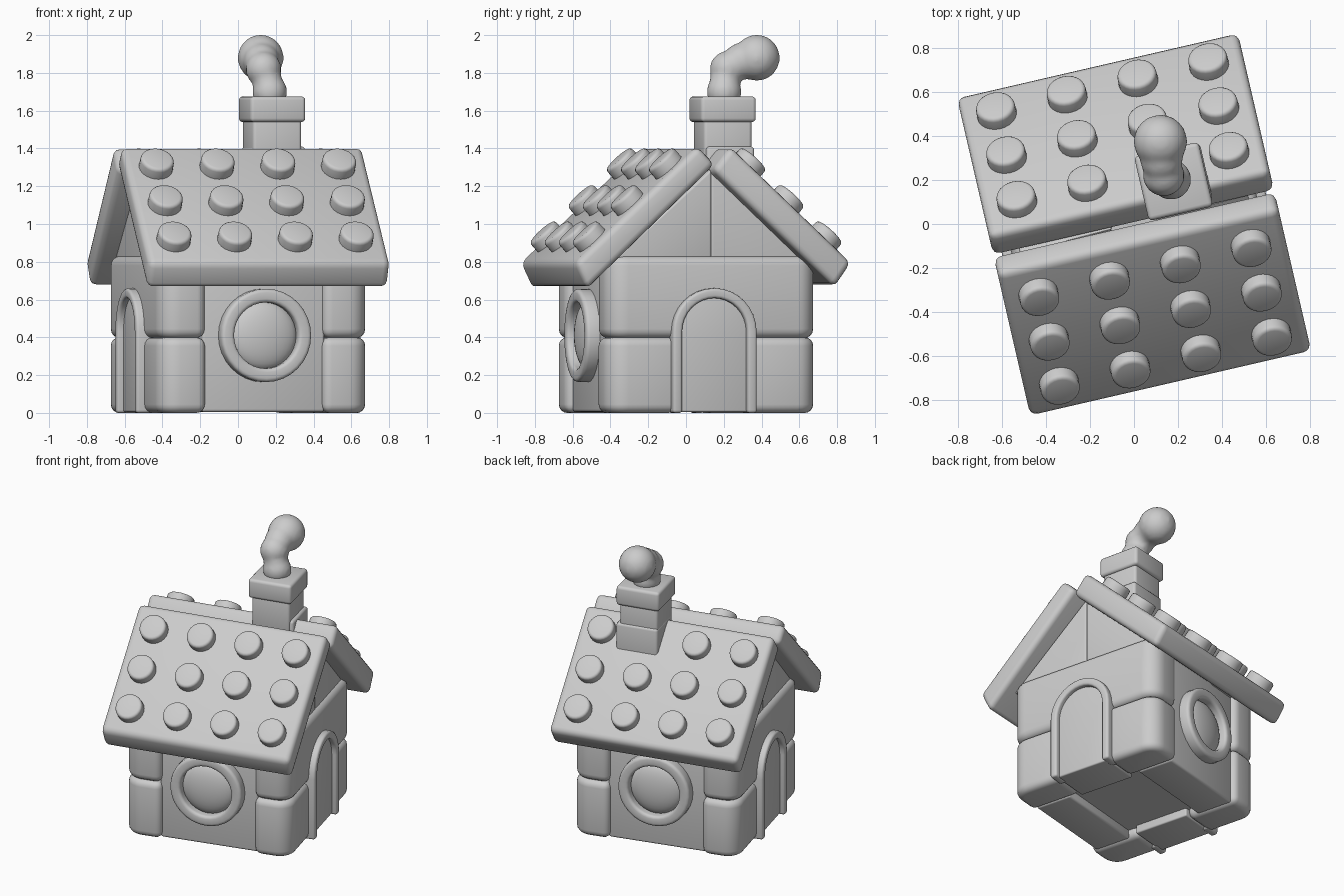
import bpy, bmesh, math
from mathutils import Matrix, Vector

if "Cube" in bpy.data.objects:
    bpy.data.objects.remove(bpy.data.objects["Cube"])

# The whole house is turned about z; parts are built in local axes (x along the ridge)
TURN = Matrix.Rotation(math.radians(13), 4, 'Z')
WALL_TWIST = 1.6   # the walls sit slightly askew under the roof
clay = bpy.data.materials.new("grey clay")
clay.diffuse_color = (0.6, 0.6, 0.6, 1)
clay.use_nodes = True
clay.node_tree.nodes["Principled BSDF"].inputs["Base Color"].default_value = clay.diffuse_color


def rz(deg):
    return Matrix.Rotation(math.radians(deg), 4, 'Z')


def finish(bm, name, bevel=0.0, m=Matrix(), segs=3):
    bmesh.ops.recalc_face_normals(bm, faces=bm.faces)
    if bevel:
        edges = [e for e in bm.edges if len(e.link_faces) == 2 and e.calc_face_angle(0) > 0.6]
        bmesh.ops.bevel(bm, geom=edges, offset=bevel, segments=segs, profile=0.5,
                        affect='EDGES', clamp_overlap=True)
    bm.transform(TURN @ m)
    me = bpy.data.meshes.new(name)
    bm.to_mesh(me)
    bm.free()
    for p in me.polygons:
        p.use_smooth = True
    me.set_sharp_from_angle(angle=math.radians(40))
    me.materials.append(clay)
    ob = bpy.data.objects.new(name, me)
    bpy.context.collection.objects.link(ob)
    return ob


def box(name, lo, hi, bevel=0.05, m=Matrix(), segs=3, corner=0.0):
    """Bevelled box; corner rounds the vertical house corners at x max, |y| max."""
    lo, hi = Vector(lo), Vector(hi)
    bm = bmesh.new()
    bmesh.ops.create_cube(bm, size=1)
    for v in bm.verts:
        v.co = Vector([(lo[i] + hi[i]) / 2 + v.co[i] * (hi[i] - lo[i]) for i in range(3)])
    if corner:
        far = max(abs(lo.y), abs(hi.y))
        es = [e for e in bm.edges
              if all(v.co.x > hi.x - 1e-4 and abs(v.co.y) > far - 1e-4 for v in e.verts)
              and abs(e.verts[0].co.z - e.verts[1].co.z) > 0.1]
        bmesh.ops.bevel(bm, geom=es, offset=corner, segments=6, profile=0.5, affect='EDGES')
    return finish(bm, name, bevel, m, segs)


def prism(name, pts, x0, x1, bevel, m=Matrix()):
    """Extrude a (y, z) outline along x."""
    bm = bmesh.new()
    a = [bm.verts.new((x0, *p)) for p in pts]
    b = [bm.verts.new((x1, *p)) for p in pts]
    bm.faces.new(a)
    bm.faces.new(b)
    for i in range(len(pts)):
        j = (i + 1) % len(pts)
        bm.faces.new((a[i], a[j], b[j], b[i]))
    return finish(bm, name, bevel, m)


def band(name, outer, inner, x0, x1, closed, bevel, m):
    """Rectangular moulding between two (y, z) outlines."""
    bm = bmesh.new()
    secs = [[bm.verts.new(c) for c in ((x0, *o), (x1, *o), (x1, *i), (x0, *i))]
            for o, i in zip(outer, inner)]
    n = len(secs)
    for k in range(n if closed else n - 1):
        s, t = secs[k], secs[(k + 1) % n]
        for q in range(4):
            r = (q + 1) % 4
            bm.faces.new((s[q], s[r], t[r], t[q]))
    if not closed:
        bm.faces.new(secs[0])
        bm.faces.new(secs[-1])
    return finish(bm, name, bevel, m)


def arch(r, spring, bottom=0.0, n=16):
    top = [(r * math.cos(math.pi * i / n), spring + r * math.sin(math.pi * i / n))
           for i in range(n + 1)]
    return [(r, bottom)] + top + [(-r, bottom)]


def circle(r, z, n=32):
    return [(r * math.cos(math.tau * i / n), z + r * math.sin(math.tau * i / n)) for i in range(n)]


# End walls: stacked stone blocks, gable and arched door on both ends
for side, deg in (("right", 0), ("left", 180)):
    m = rz(deg + WALL_TWIST)
    box(f"{side}_upper_block", (0.32, -0.572, 0.395), (0.572, 0.572, 0.83), 0.05, m, 4, 0.11)
    for s, tag in ((-1, "a"), (1, "b")):
        y0, y1 = sorted((s * 0.19, s * 0.572))
        box(f"{side}_lower_block_{tag}", (0.32, y0, 0), (0.572, y1, 0.4), 0.045, m, 4, 0.11)
        # Gable in two halves with a seam down the middle
        prism(f"{side}_gable_{tag}", [(0, 0.78), (s * 0.57, 0.78), (0, 1.29)],
              0.1, 0.535, 0.012, m)
    prism(f"{side}_door", arch(0.2, 0.42, 0.005), 0.3, 0.58, 0.01, m)
    band(f"{side}_door_frame", arch(0.23, 0.43), arch(0.178, 0.43), 0.5, 0.615, False, 0.015, m)

# Front and back walls with round windows
for side, deg in (("front", -90), ("back", 90)):
    m = rz(deg + WALL_TWIST)
    box(f"{side}_wall", (0.27, -0.335, 0.005), (0.535, 0.335, 0.83), 0.015, m)
    band(f"{side}_window_frame", circle(0.247, 0.41), circle(0.175, 0.41), 0.5, 0.607, True, 0.02, m)
    bm = bmesh.new()
    bmesh.ops.create_uvsphere(bm, u_segments=32, v_segments=16, radius=0.18)
    bm.transform(Matrix.Translation((0.535, 0, 0.41)) @ Matrix.Diagonal((0.35, 1, 1, 1)))
    finish(bm, f"{side}_window_pane", 0, m)

# Raised floor and core
box("house_core", (-0.4, -0.4, 0.06), (0.4, 0.4, 0.8), 0)

# Roof slabs
prism("front_roof", [(-0.752, 0.795), (-0.685, 0.655), (0.01, 1.315), (-0.085, 1.413)],
      -0.655, 0.655, 0.035)
prism("back_roof", [(0.75, 0.795), (0.66, 0.665), (-0.005, 1.285), (0.095, 1.41)],
      -0.655, 0.655, 0.035)

# Round studs on both slopes, leaving out the one under the chimney
tilt = math.radians(42.7)
for s, side in ((-1, "front"), (1, "back")):
    for row, y in enumerate((0.21, 0.418, 0.624)):
        for col in range(4):
            if s == 1 and row == 0 and col == 2:
                continue
            z = 0.795 + (0.75 - y) * (0.616 / 0.66)
            bm = bmesh.new()
            bmesh.ops.create_cone(bm, cap_ends=True, segments=24, radius1=0.092,
                                  radius2=0.089, depth=0.13)
            place = (Matrix.Translation((-0.495 + 0.33 * col, s * y, z))
                     @ Matrix.Rotation(-s * tilt, 4, 'X'))
            finish(bm, f"{side}_stud_{row}_{col}", 0.018, place)

# Chimney: base, stack and cap
at = Matrix.Translation((0.219, 0.148, 0))
box("chimney_base", (-0.135, -0.12, 1.12), (0.155, 0.14, 1.41), 0.018, at)
box("chimney_stack", (-0.132, -0.13, 1.3), (0.132, 0.13, 1.56), 0.018, at)
box("chimney_cap", (-0.15, -0.15, 1.54), (0.15, 0.15, 1.675), 0.02, at)

# Smoke plume: balls fused into one curved puff (placed in world axes)
bm = bmesh.new()
for x, y, z, r in ((0.168, 0.202, 1.70, 0.093), (0.155, 0.205, 1.755, 0.08),
                   (0.135, 0.22, 1.82, 0.095), (0.125, 0.29, 1.86, 0.097),
                   (0.12, 0.375, 1.88, 0.122)):
    bmesh.ops.create_uvsphere(bm, u_segments=24, v_segments=16, radius=r,
                              matrix=Matrix.Translation((x, y, z)))
smoke = finish(bm, "smoke", 0, TURN.inverted())
rem = smoke.modifiers.new("fuse", 'REMESH')
rem.mode = 'VOXEL'
rem.voxel_size = 0.015
rem.use_smooth_shade = True
sm = smoke.modifiers.new("soften", 'SMOOTH')
sm.iterations = 6
